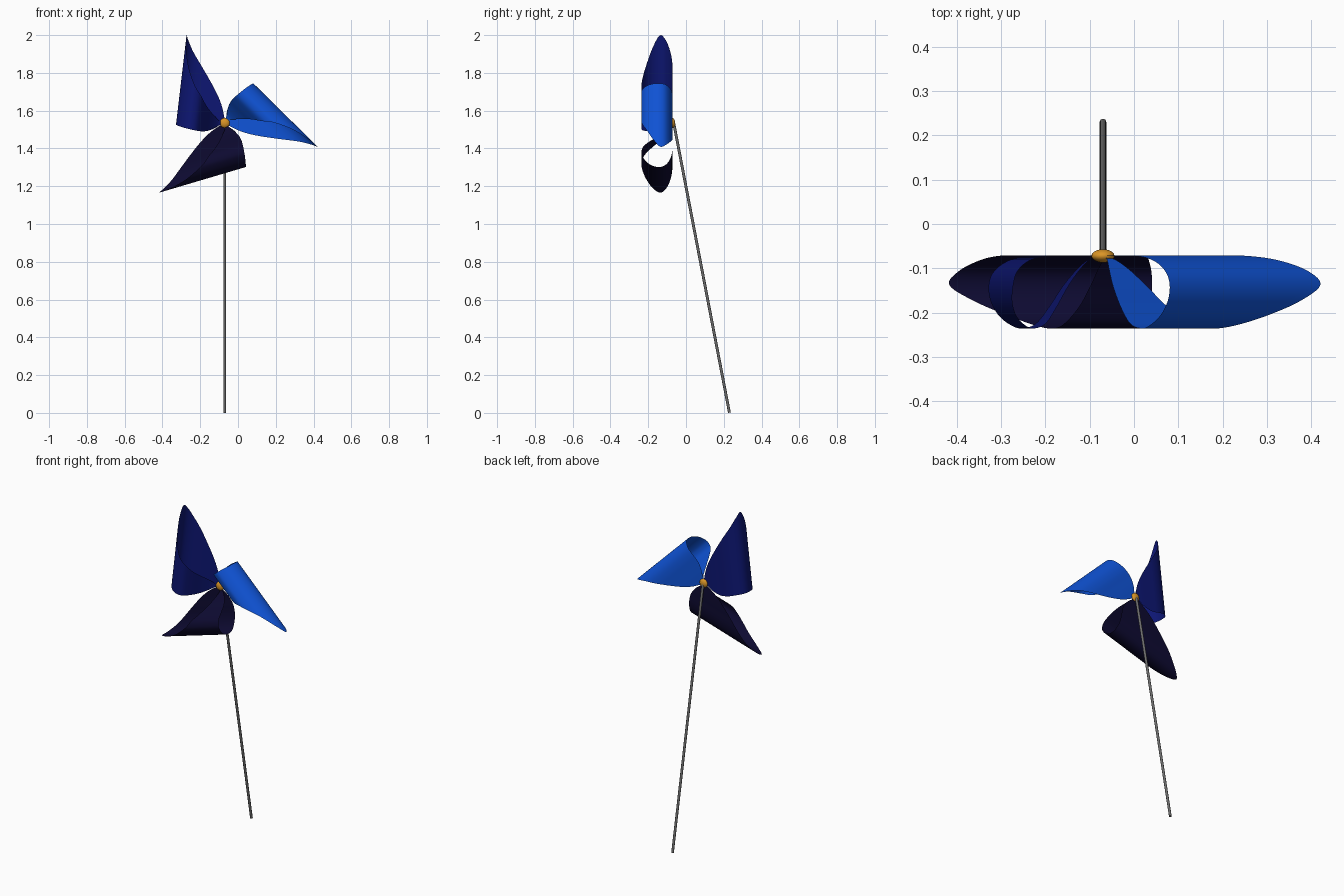
import bpy, bmesh, math
from mathutils import Vector

if "Cube" in bpy.data.objects:
    bpy.data.objects.remove(bpy.data.objects["Cube"])

HUB = Vector((-0.07, -0.072, 1.535))


def material(name, color):
    m = bpy.data.materials.new(name)
    m.diffuse_color = (*color, 1)
    m.use_nodes = True
    m.node_tree.nodes["Principled BSDF"].inputs["Base Color"].default_value = m.diffuse_color
    return m


def catmull(p, t):
    """Smooth curve through rows p at parameter t."""
    i = min(int(t), len(p) - 2)
    f = t - i
    a, b, c, d = (p[min(max(k, 0), len(p) - 1)] for k in (i - 1, i, i + 1, i + 2))
    return [0.5 * (2 * q + (r - o) * f + (2 * o - 5 * q + 4 * r - s) * f * f
                   + (3 * q - o - 3 * r + s) * f ** 3) for o, q, r, s in zip(a, b, c, d)]


# Curled sheet, from the back of the hub round to the front:
# outward distance, y, inner end and outer end along the roll axis
ROWS = [
    (0.000, -0.072, -0.002, 0.010), (0.025, -0.072, -0.015, 0.085),
    (0.060, -0.071, -0.040, 0.150), (0.110, -0.071, -0.058, 0.222),
    (0.165, -0.072, -0.055, 0.295), (0.210, -0.083, -0.046, 0.355),
    (0.243, -0.107, -0.042, 0.412), (0.255, -0.138, -0.040, 0.437),
    (0.250, -0.175, -0.042, 0.375), (0.230, -0.208, -0.047, 0.288),
    (0.200, -0.230, -0.052, 0.215), (0.175, -0.2355, -0.055, 0.170),
    (0.145, -0.224, -0.058, 0.133), (0.115, -0.186, -0.058, 0.090),
    (0.085, -0.140, -0.052, 0.055), (0.055, -0.102, -0.035, 0.028),
    (0.030, -0.080, -0.017, 0.008), (0.005, -0.075, -0.002, 0.004),
]


def blade(name, angle, mat):
    ax = Vector((math.cos(angle), 0, math.sin(angle)))
    out = Vector((-math.sin(angle), 0, math.cos(angle)))
    bm = bmesh.new()
    grid, sub, across = [], 6, 10
    n = (len(ROWS) - 1) * sub
    for k in range(n + 1):
        v, y, u0, u1 = catmull(ROWS, k / sub)
        base = Vector((HUB.x, y, HUB.z)) + out * v
        grid.append([bm.verts.new(base + ax * (u0 + (u1 - u0) * j / across))
                     for j in range(across + 1)])
    for a, b in zip(grid, grid[1:]):
        for j in range(across):
            bm.faces.new((a[j], a[j + 1], b[j + 1], b[j])).smooth = True
    bmesh.ops.recalc_face_normals(bm, faces=bm.faces)
    me = bpy.data.meshes.new(name)
    bm.to_mesh(me)
    bm.free()
    ob = bpy.data.objects.new(name, me)
    bpy.context.collection.objects.link(ob)
    me.materials.append(mat)


# Three curled blades around the hub
for name, deg, col in (("blade_right", -44.6, (0.005, 0.09, 0.7)),
                       ("blade_top", 83.3, (0.004, 0.008, 0.17)),
                       ("blade_bottom", 196.5, (0.004, 0.003, 0.03))):
    blade(name, math.radians(deg), material(name + "_blue", col))

# Flattened hub button
bpy.ops.mesh.primitive_uv_sphere_add(segments=24, ring_count=12, radius=1, location=HUB)
hub = bpy.context.object
hub.name = "hub_button"
hub.scale = (0.026, 0.015, 0.026)
hub.data.materials.append(material("hub_orange", (0.7, 0.3, 0.02)))
bpy.ops.object.shade_smooth()

# Leaning stick
bottom, top = Vector((-0.07, 0.23, 0.001)), Vector((-0.07, -0.066, 1.54))
d = top - bottom
bpy.ops.mesh.primitive_cylinder_add(vertices=16, radius=0.0075, depth=d.length,
                                    location=(bottom + top) / 2,
                                    rotation=d.to_track_quat('Z', 'Y').to_euler())
bpy.context.object.name = "stick"
bpy.ops.object.shade_smooth_by_angle()
stick_mat = material("stick_grey", (0.15, 0.15, 0.15))
bpy.context.object.data.materials.append(stick_mat)
